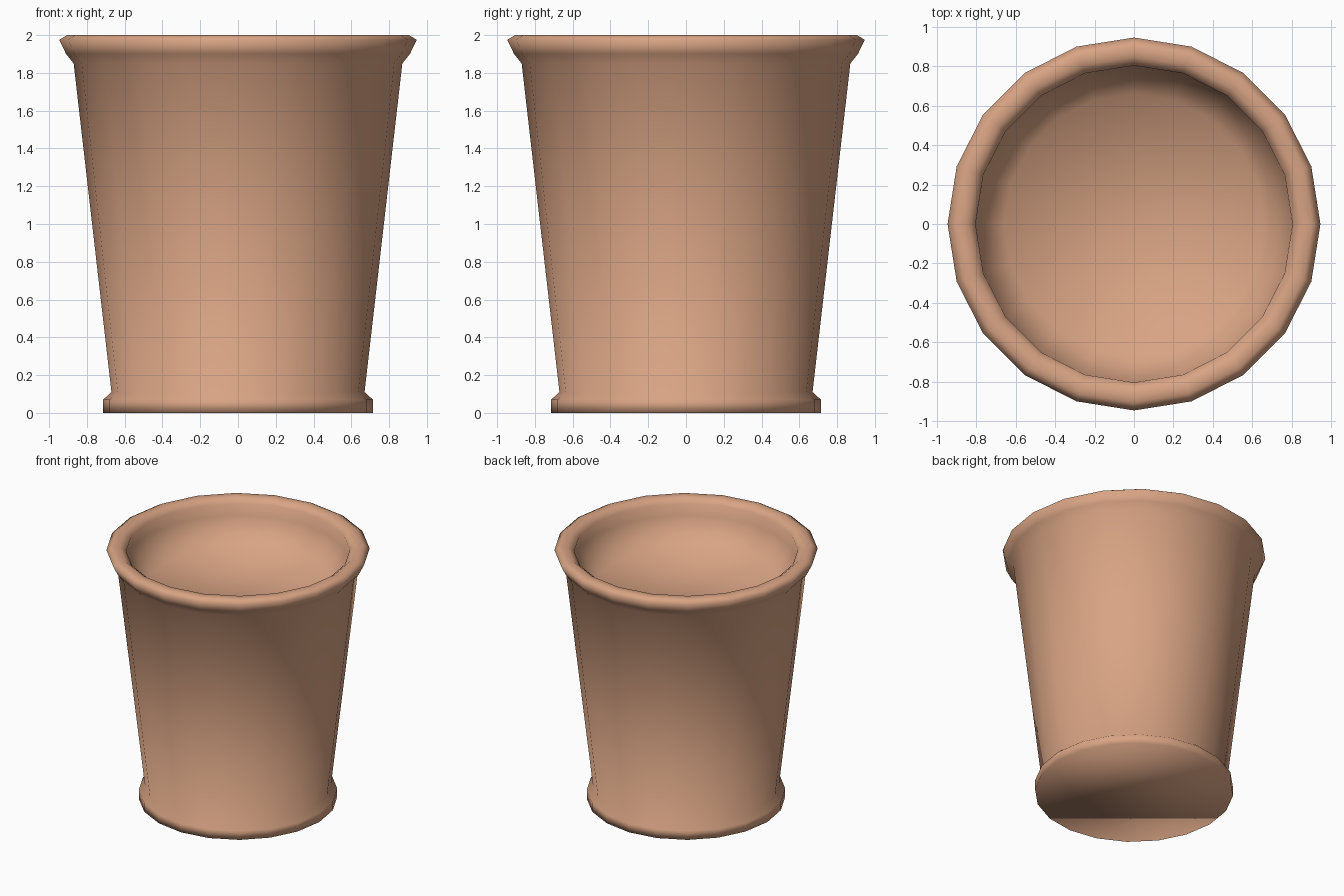
import bpy, bmesh, math

if "Cube" in bpy.data.objects:
    bpy.data.objects.remove(bpy.data.objects["Cube"])

SIDES = 20

clay = bpy.data.materials.new("terracotta")
clay.diffuse_color = (0.69, 0.37, 0.23, 1.0)
clay.use_nodes = True
clay.node_tree.nodes["Principled BSDF"].inputs["Base Color"].default_value = clay.diffuse_color

# radius, height: foot, tapered wall, rolled rim, recessed inside
profile = [
    (0.714, 0.00), (0.714, 0.07),              # foot
    (0.67, 0.11), (0.87, 1.85),                # wall
    (0.91, 1.90), (0.947, 1.975),              # rim, outer side
    (0.905, 2.00), (0.85, 2.00),               # rim crest
    (0.805, 1.965), (0.803, 1.87),             # rim, inner side
    (0.66, 1.675),                             # edge of the recessed floor
]


def lathe(name, points, material):
    """Spin a profile round z and close both ends."""
    bm = bmesh.new()
    rings = []
    for r, z in points:
        ring = []
        for i in range(SIDES):
            a = 2 * math.pi * i / SIDES
            ring.append(bm.verts.new((r * math.cos(a), r * math.sin(a), z)))
        rings.append(ring)
    for low, high in zip(rings, rings[1:]):
        for i in range(SIDES):
            j = (i + 1) % SIDES
            bm.faces.new((low[i], low[j], high[j], high[i]))
    bm.faces.new(rings[0][::-1])   # underside
    bm.faces.new(rings[-1])        # inside floor
    for face in bm.faces:
        face.smooth = True
    bmesh.ops.recalc_face_normals(bm, faces=bm.faces)
    mesh = bpy.data.meshes.new(name)
    bm.to_mesh(mesh)
    bm.free()
    mesh.materials.append(material)
    obj = bpy.data.objects.new(name, mesh)
    bpy.context.collection.objects.link(obj)
    return obj


lathe("flower_pot", profile, clay)
